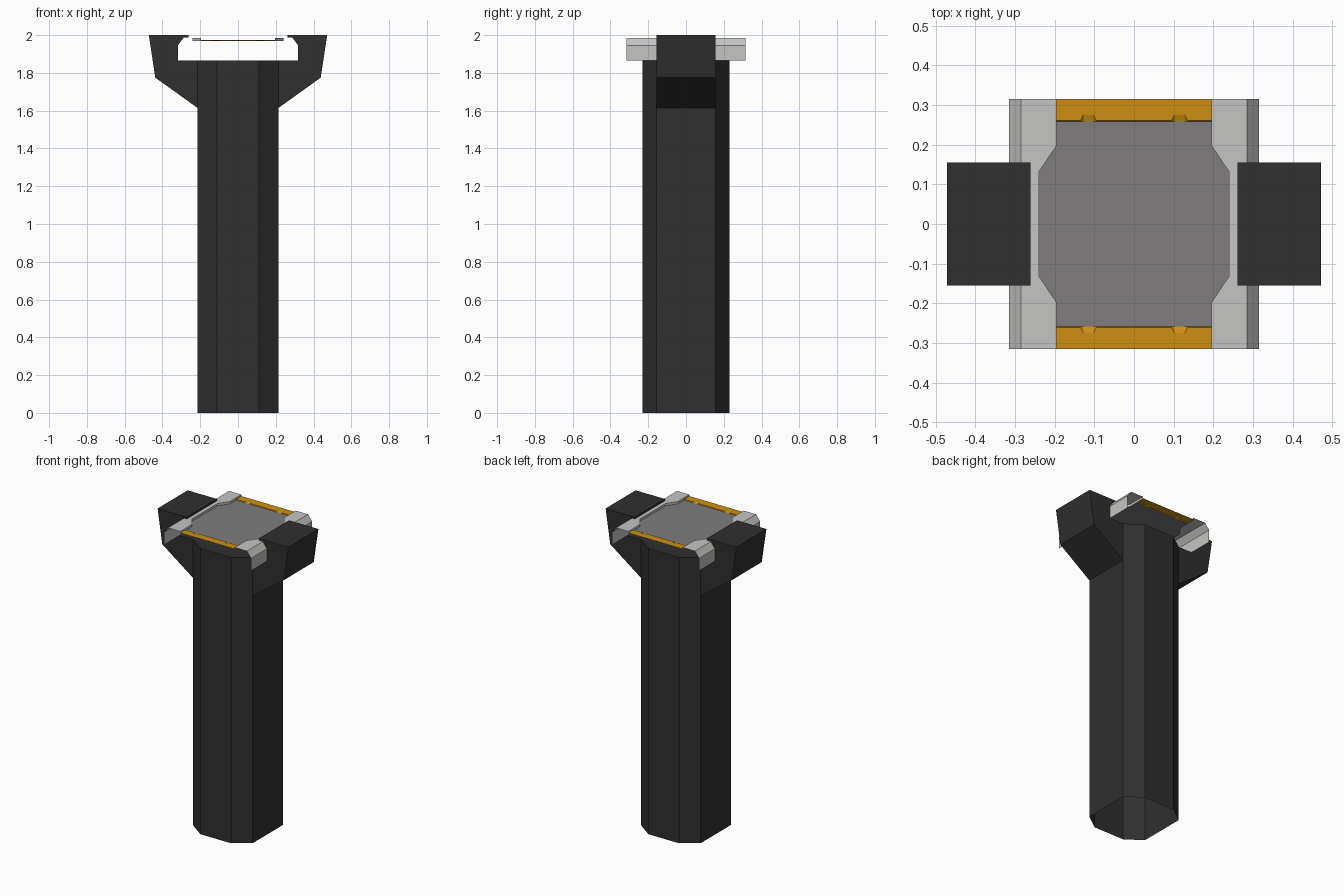
import bpy, bmesh

if "Cube" in bpy.data.objects:
    bpy.data.objects.remove(bpy.data.objects["Cube"])


def material(name, rgb):
    m = bpy.data.materials.new(name)
    m.diffuse_color = (*rgb, 1)
    m.use_nodes = True
    m.node_tree.nodes["Principled BSDF"].inputs["Base Color"].default_value = m.diffuse_color
    return m


BLACK = material("charcoal black", (0.029, 0.029, 0.029))
SILVER = material("light grey", (0.56, 0.56, 0.55))
ORANGE = material("orange", (0.62, 0.275, 0.006))
GREY = material("screen grey", (0.21, 0.202, 0.202))


def make(name, verts, faces, mat, solid=False):
    me = bpy.data.meshes.new(name)
    me.from_pydata(verts, [], faces)
    me.materials.append(mat)
    if solid:
        bm = bmesh.new()
        bm.from_mesh(me)
        bmesh.ops.recalc_face_normals(bm, faces=bm.faces)
        bm.to_mesh(me)
        bm.free()
    ob = bpy.data.objects.new(name, me)
    bpy.context.collection.objects.link(ob)
    return ob


def mirror(ob, x=False, y=False):
    md = ob.modifiers.new("mirror", "MIRROR")
    md.use_axis = (x, y, False)
    md.use_mirror_merge = False


def strip(n, a, b):
    return [(a + i, a + i + 1, b + i + 1, b + i) for i in range(n - 1)]


# octagonal post, open underneath
oct_xy = [(-.11, -.23), (.11, -.23), (.215, -.155), (.215, .155),
          (.11, .23), (-.11, .23), (-.215, .155), (-.215, -.155)]
verts = [(x, y, z) for z in (0, 1.865) for x, y in oct_xy]
faces = [(i, (i + 1) % 8, 8 + (i + 1) % 8, 8 + i) for i in range(8)]
make("post", verts, faces + [tuple(range(8, 16))], BLACK)

# side brackets, profile in xz
prof = [(.215, 1.615), (.438, 1.775), (.472, 2.0), (.261, 2.0), (.261, 1.988),
        (.287, 1.988), (.317, 1.948), (.317, 1.865), (.215, 1.865)]
n = len(prof)
verts = [(x, y, z) for y in (-.155, .155) for x, z in prof]
faces = [(i, (i + 1) % n, n + (i + 1) % n, n + i) for i in range(n)]
faces += [tuple(range(n)), tuple(range(2 * n - 1, n - 1, -1))]
mirror(make("bracket", verts, faces, BLACK, solid=True), x=True)

# folded sheet rails with an inner lip
inner = [(.196, -.315), (.196, -.197), (.24, -.132),
         (.24, .132), (.196, .197), (.196, .315)]
verts = [(x, y, 1.985) for x, y in inner] + [(x, y, 1.97) for x, y in inner]
for x, z in ((.285, 1.985), (.315, 1.946), (.315, 1.865)):
    verts += [(x, -.315, z), (x, .315, z)]
faces = [(12, 13, 5, 4, 3, 2, 1, 0), (14, 15, 13, 12), (16, 17, 15, 14)]
mirror(make("rail", verts, faces + strip(6, 0, 6), SILVER), x=True)

# screen panel
half = [(.196, -.259), (.196, -.197), (.24, -.132),
        (.24, .132), (.196, .197), (.196, .259)]
outline = half + [(-x, y) for x, y in reversed(half)]
make("screen", [(x, y, 1.97) for x, y in outline], [tuple(range(12))], GREY)

# notched contact strips, sloping down to the screen inside the notches
edge = [(-.196, .261)]
for c in (-.115, .115):
    edge += [(c - .02, .261), (c - .013, .275), (c + .013, .275), (c + .02, .261)]
edge += [(.196, .261)]
n = len(edge)
verts = [(x, y, 1.975) for x, y in edge] + [(x, .259, 1.97) for x, y in edge]
verts += [(.196, .315, 1.975), (-.196, .315, 1.975)]
faces = [tuple(range(n)) + (2 * n, 2 * n + 1)]
faces += [tuple(reversed(f)) for f in strip(n, 0, n)]
mirror(make("contact_strip", verts, faces, ORANGE), y=True)
